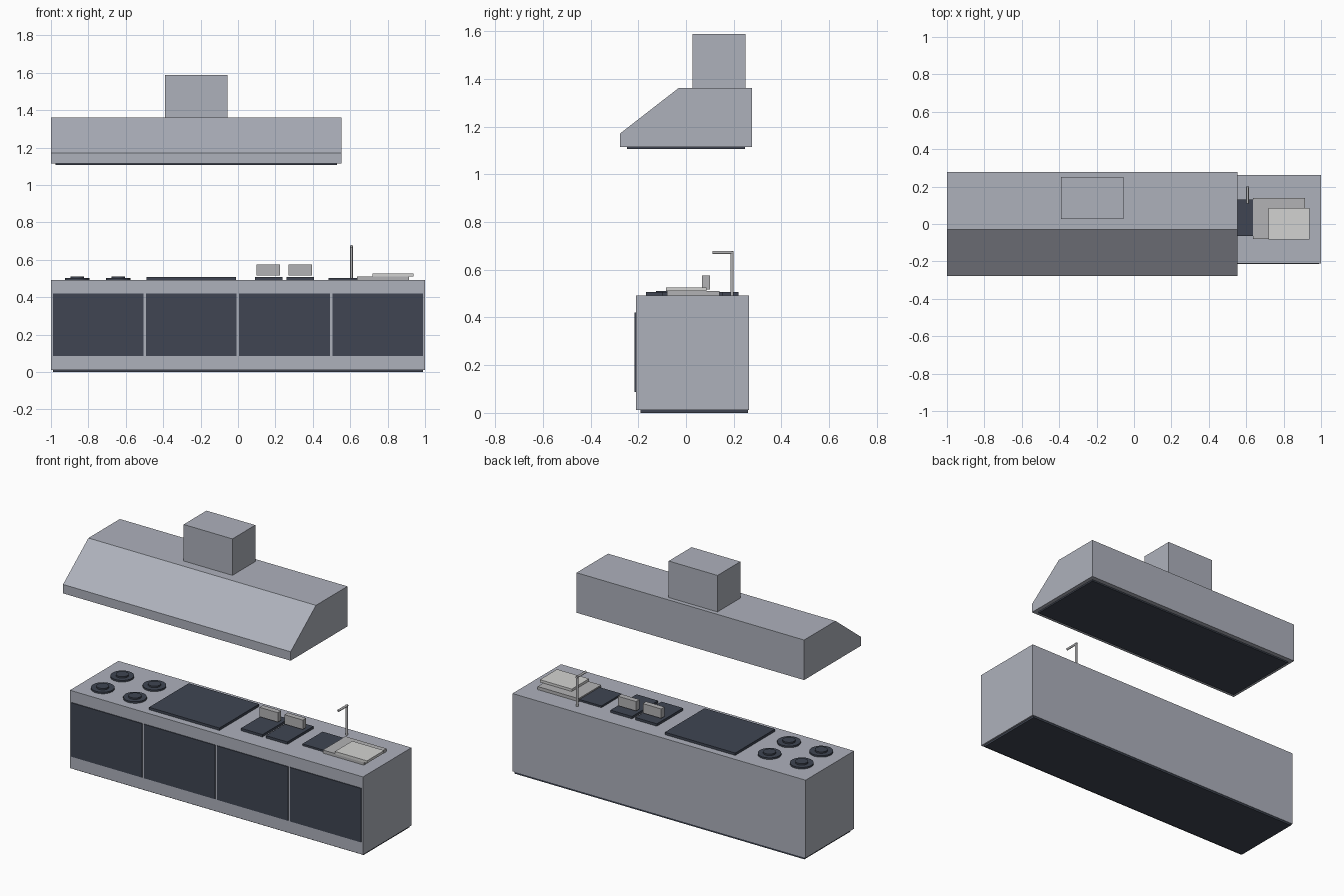
import bpy, bmesh, math
from mathutils import Vector

if "Cube" in bpy.data.objects:
    bpy.data.objects.remove(bpy.data.objects["Cube"])


def material(name, rgb):
    m = bpy.data.materials.new(name)
    m.diffuse_color = (*rgb, 1)
    m.use_nodes = True
    m.node_tree.nodes["Principled BSDF"].inputs["Base Color"].default_value = m.diffuse_color
    return m


STEEL = material("blue grey steel", (0.42, 0.44, 0.50))
DARK = material("dark slate", (0.05, 0.06, 0.085))
METAL = material("neutral metal", (0.45, 0.45, 0.46))
PALE = material("pale board", (0.65, 0.65, 0.64))


def finish(name, bm, mat):
    bmesh.ops.recalc_face_normals(bm, faces=bm.faces)
    me = bpy.data.meshes.new(name)
    bm.to_mesh(me)
    bm.free()
    me.materials.append(mat)
    ob = bpy.data.objects.new(name, me)
    bpy.context.collection.objects.link(ob)
    return ob


def box(name, x, y, z, mat):
    bm = bmesh.new()
    bmesh.ops.create_cube(bm, size=1)
    for v in bm.verts:
        v.co = [r[0] + (c + 0.5) * (r[1] - r[0]) for c, r in zip(v.co, (x, y, z))]
    return finish(name, bm, mat)


def rod(name, a, b, r, mat, sides=24):
    a, b = Vector(a), Vector(b)
    bm = bmesh.new()
    bmesh.ops.create_cone(bm, cap_ends=True, segments=sides, radius1=r, radius2=r,
                          depth=(b - a).length)
    ob = finish(name, bm, mat)
    ob.location = (a + b) / 2
    ob.rotation_euler = (b - a).to_track_quat('Z', 'Y').to_euler()
    bpy.context.view_layer.objects.active = ob
    bpy.ops.object.select_all(action='DESELECT')
    ob.select_set(True)
    bpy.ops.object.shade_smooth_by_angle(angle=math.radians(35))
    return ob


# Counter, plinth and four doors
box("plinth", (-0.99, 0.99), (-0.19, 0.26), (0, 0.015), DARK)
box("counter_body", (-1, 1), (-0.21, 0.263), (0.012, 0.492), STEEL)
for i in range(4):
    x = -0.99 + i * 0.498
    box(f"door_{i + 1}", (x, x + 0.485), (-0.215, -0.206), (0.087, 0.42), DARK)

# Burners: wide ring with a small cap
for x in (-0.86, -0.64):
    for y in (-0.09, 0.10):
        rod("burner_ring", (x, y, 0.488), (x, y, 0.502), 0.066, DARK)
        rod("burner_cap", (x, y, 0.50), (x, y, 0.511), 0.036, DARK)

# Griddle plate
box("griddle", (-0.49, -0.01), (-0.167, 0.22), (0.488, 0.507), DARK)

# Two fryers with raised baskets
for x in (0.09, 0.26):
    box("fryer_well", (x, x + 0.147), (-0.10, 0.155), (0.488, 0.507), DARK)
    box("fryer_basket", (x + 0.01, x + 0.135), (0.067, 0.10), (0.517, 0.575), METAL)

# Sink, tap and cutting boards
box("sink", (0.485, 0.73), (-0.065, 0.132), (0.488, 0.503), DARK)
rod("tap_stem", (0.607, 0.193, 0.49), (0.607, 0.193, 0.677), 0.007, METAL, 12)
rod("tap_spout", (0.607, 0.20, 0.672), (0.607, 0.11, 0.672), 0.007, METAL, 12)
box("lower_tray", (0.635, 0.915), (-0.08, 0.14), (0.49, 0.511), METAL)
box("upper_board", (0.72, 0.938), (-0.083, 0.085), (0.51, 0.526), PALE)

# Extractor hood: side profile extruded along x
profile = [(-0.277, 1.115), (0.277, 1.115), (0.277, 1.362), (-0.03, 1.362), (-0.277, 1.17)]
bm = bmesh.new()
face = bm.faces.new([bm.verts.new((-1, y, z)) for y, z in profile])
ext = bmesh.ops.extrude_face_region(bm, geom=[face])
bmesh.ops.translate(bm, vec=(1.553, 0, 0),
                    verts=[g for g in ext["geom"] if isinstance(g, bmesh.types.BMVert)])
# Extruding a lone face keeps it as the left end cap
finish("hood", bm, STEEL)
box("hood_filter", (-0.975, 0.528), (-0.248, 0.248), (1.106, 1.118), DARK)
box("hood_duct", (-0.39, -0.057), (0.027, 0.25), (1.35, 1.587), STEEL)
